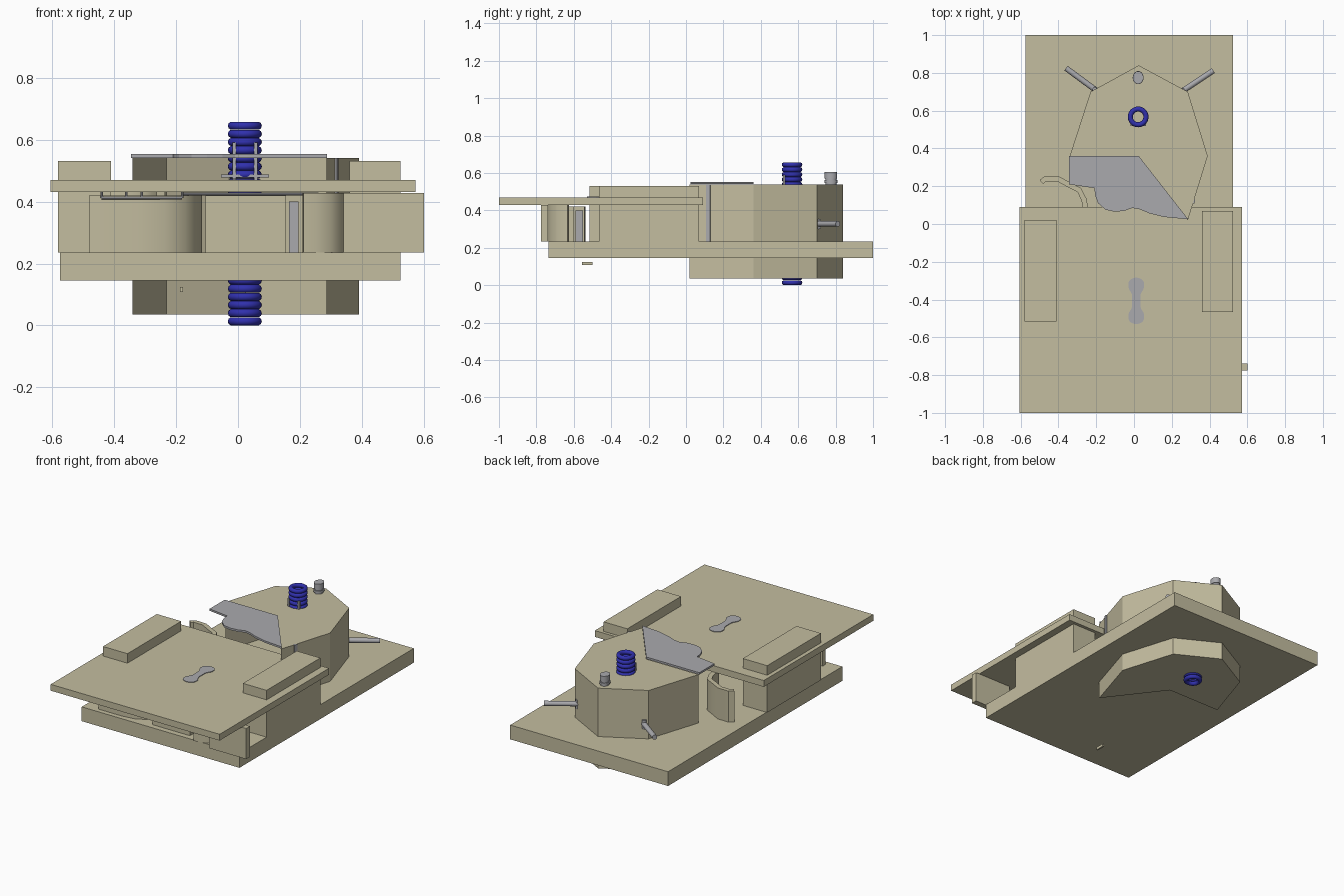
import bpy, bmesh, math
from mathutils import Vector

old = bpy.data.objects.get("Cube")
if old:
    bpy.data.objects.remove(old, do_unlink=True)


def material(name, rgb):
    m = bpy.data.materials.new(name)
    m.use_nodes = True
    m.diffuse_color = (*rgb, 1)
    m.node_tree.nodes["Principled BSDF"].inputs["Base Color"].default_value = (*rgb, 1)
    return m


TAN = material("tan", (0.55, 0.51, 0.35))
GREY = material("steel grey", (0.40, 0.40, 0.42))
BLUE = material("spring blue", (0.03, 0.03, 0.42))


def finish(name, bm, mat, smooth=False):
    bmesh.ops.recalc_face_normals(bm, faces=bm.faces)
    me = bpy.data.meshes.new(name)
    bm.to_mesh(me)
    bm.free()
    me.materials.append(mat)
    ob = bpy.data.objects.new(name, me)
    bpy.context.collection.objects.link(ob)
    if smooth:
        bpy.ops.object.select_all(action='DESELECT')
        ob.select_set(True)
        bpy.context.view_layer.objects.active = ob
        bpy.ops.object.shade_smooth_by_angle(angle=math.radians(40))
    return ob


def prism(name, pts, z0, z1, mat, open_sides=(), smooth=False):
    """Extrude an outline from z0 to z1, leaving out any listed side walls."""
    bm = bmesh.new()
    low = [bm.verts.new((x, y, z0)) for x, y in pts]
    top = [bm.verts.new((x, y, z1)) for x, y in pts]
    bm.faces.new(low[::-1])
    bm.faces.new(top)
    n = len(pts)
    for i in range(n):
        j = (i + 1) % n
        if i not in open_sides:
            bm.faces.new((low[i], low[j], top[j], top[i]))
    return finish(name, bm, mat, smooth)


def box(name, x, y, z, mat):
    corners = [(x[0], y[0]), (x[1], y[0]), (x[1], y[1]), (x[0], y[1])]
    return prism(name, corners, z[0], z[1], mat)


def strip(name, path, width, z0, z1, mat):
    """Upright band of constant width that follows a path."""
    p = [Vector(q) for q in path]
    left, right = [], []
    for i, q in enumerate(p):
        d = (p[min(i + 1, len(p) - 1)] - p[max(i - 1, 0)]).normalized()
        side = Vector((-d.y, d.x)) * width / 2
        left.append(tuple(q + side))
        right.append(tuple(q - side))
    return prism(name, right + left[::-1], z0, z1, mat, smooth=True)


def rod(name, a, b, r, mat, sides=16):
    a, b = Vector(a), Vector(b)
    bm = bmesh.new()
    bmesh.ops.create_cone(bm, cap_ends=True, segments=sides, radius1=r, radius2=r,
                          depth=(b - a).length)
    bm.transform((b - a).to_track_quat('Z', 'Y').to_matrix().to_4x4())
    bmesh.ops.translate(bm, verts=bm.verts, vec=(a + b) / 2)
    return finish(name, bm, mat, True)


# Plates and side blocks
box("base_plate", (-0.575, 0.525), (-0.735, 1), (0.145, 0.235), TAN)
box("top_plate", (-0.605, 0.572), (-1, 0.09), (0.43, 0.47), TAN)
box("left_rail_block", (0.36, 0.525), (-0.465, 0.07), (0.235, 0.53), TAN)
box("right_rail_block", (-0.58, -0.41), (-0.515, 0.02), (0.235, 0.53), TAN)
box("underside_peg", (-0.187, -0.177), (-0.555, -0.5), (0.108, 0.125), TAN)

# Housing, open along its two notched front sides
housing = [(0.285, 0.02), (0.39, 0.36), (0.285, 0.70), (0.025, 0.84),
           (-0.23, 0.70), (-0.34, 0.36), (0.025, 0.36)]
prism("housing", housing, 0.035, 0.54, TAN, open_sides=(5, 6))
strip("housing_side_key", [(0.312, 0.11), (0.318, 0.13)], 0.014, 0.235, 0.54, GREY)

# Cover over the notch
cover = [(-0.345, 0.36), (0.025, 0.36), (0.287, 0.025), (0.16, 0.037), (0.08, 0.057),
         (0.03, 0.078), (-0.01, 0.085), (-0.05, 0.07), (-0.10, 0.065), (-0.15, 0.075),
         (-0.19, 0.11), (-0.205, 0.15), (-0.21, 0.19), (-0.345, 0.21)]
prism("notch_cover", cover, 0.541, 0.553, GREY)

# Spring made from stacked rings
CX, CY, RINGS, TUBE, RING = 0.022, 0.567, 25, 0.0135, 0.0415
bm = bmesh.new()
for k in range(RINGS):
    z = TUBE + k * (0.658 - 2 * TUBE) / (RINGS - 1)
    grid = []
    for i in range(32):
        a = math.tau * i / 32
        row = []
        for j in range(10):
            b = math.tau * j / 10
            r = RING + TUBE * math.cos(b)
            row.append(bm.verts.new((CX + r * math.cos(a), CY + r * math.sin(a),
                                     z + TUBE * math.sin(b))))
        grid.append(row)
    for i in range(32):
        for j in range(10):
            u, v = (i + 1) % 32, (j + 1) % 10
            bm.faces.new((grid[i][j], grid[u][j], grid[u][v], grid[i][v]))
spring = finish("spring", bm, BLUE)
for f in spring.data.polygons:
    f.use_smooth = True

# Spring bracket
for side, x in (("right", -0.012), ("left", 0.057)):
    box(side + "_bracket_leg", (x - 0.006, x + 0.006), (0.518, 0.53), (0.47, 0.59), GREY)
box("bracket_bar", (-0.055, 0.10), (0.515, 0.53), (0.478, 0.487), GREY)

# Button on the housing: neck, collar and head
for part, r, z0, z1 in (("neck", 0.024, 0.54, 0.57), ("collar", 0.029, 0.548, 0.562),
                        ("head", 0.028, 0.57, 0.605)):
    b = rod("button_" + part, (0, 0, z0), (0, 0, z1), r, GREY, 24)
    b.scale.y = 1.2
    b.location = (0.022, 0.775, 0)

# Rear lever rods with their pivots
for side, inner, outer in (("right", (-0.17, 0.685), (-0.36, 0.825)),
                           ("left", (0.22, 0.68), (0.42, 0.812))):
    rod(side + "_lever_rod", (*inner, 0.328), (*outer, 0.328), 0.015, GREY)
    mid = Vector(inner).lerp(Vector(outer), 0.2)
    rod(side + "_lever_pivot", (*mid, 0.30), (*mid, 0.355), 0.012, GREY)

# Curved trigger beside the housing
strip("trigger", [(-0.49, 0.222), (-0.47, 0.24), (-0.40, 0.238), (-0.34, 0.205),
                  (-0.29, 0.18), (-0.265, 0.13), (-0.25, 0.05)], 0.028, 0.235, 0.43, TAN)

# Waisted inlay on the top plate
inlay = []
for i in range(48):
    t = math.tau * i / 48
    y = -0.407 + 0.123 * math.sin(t)
    s = abs(math.sin(t))
    half = 0.022 + 0.02 * min(1, max(0, (s - 0.3) / 0.25))
    half *= math.sqrt(max(0, 1 - max(0, (s - 0.72) / 0.28) ** 2))
    c = math.cos(t)
    inlay.append((0.012 + half * (1 if c > 0 else -1), y))
inlay = [p for i, p in enumerate(inlay) if (Vector(p) - Vector(inlay[i - 1])).length > 0.001]
prism("waisted_inlay", inlay, 0.4705, 0.474, GREY)

# Front mechanism between the plates
box("left_front_stop", (0.34, 0.60), (-0.775, -0.738), (0.235, 0.428), TAN)
box("centre_slider", (-0.105, 0.155), (-0.70, -0.60), (0.23, 0.42), TAN)
strip("right_front_lever", [(-0.48, -0.69), (-0.32, -0.69), (-0.24, -0.68), (-0.18, -0.65),
                            (-0.145, -0.60), (-0.13, -0.54)], 0.03, 0.235, 0.42, TAN)
strip("left_front_lever", [(0.21, -0.73), (0.25, -0.725), (0.29, -0.71), (0.32, -0.68),
                           (0.335, -0.63)], 0.03, 0.235, 0.428, TAN)
box("gap_post", (0.165, 0.195), (-0.59, -0.55), (0.235, 0.40), GREY)

# Thin wires above the mechanism
rod("right_wire", (-0.44, -0.715, 0.412), (-0.18, -0.715, 0.412), 0.005, GREY, 8)
rod("cross_wire", (-0.18, -0.66, 0.424), (0.26, -0.66, 0.424), 0.005, GREY, 8)
for x in (-0.44, -0.36, -0.31, -0.18):
    rod("wire_hook", (x, -0.715, 0.412), (x, -0.715, 0.43), 0.004, GREY, 8)
